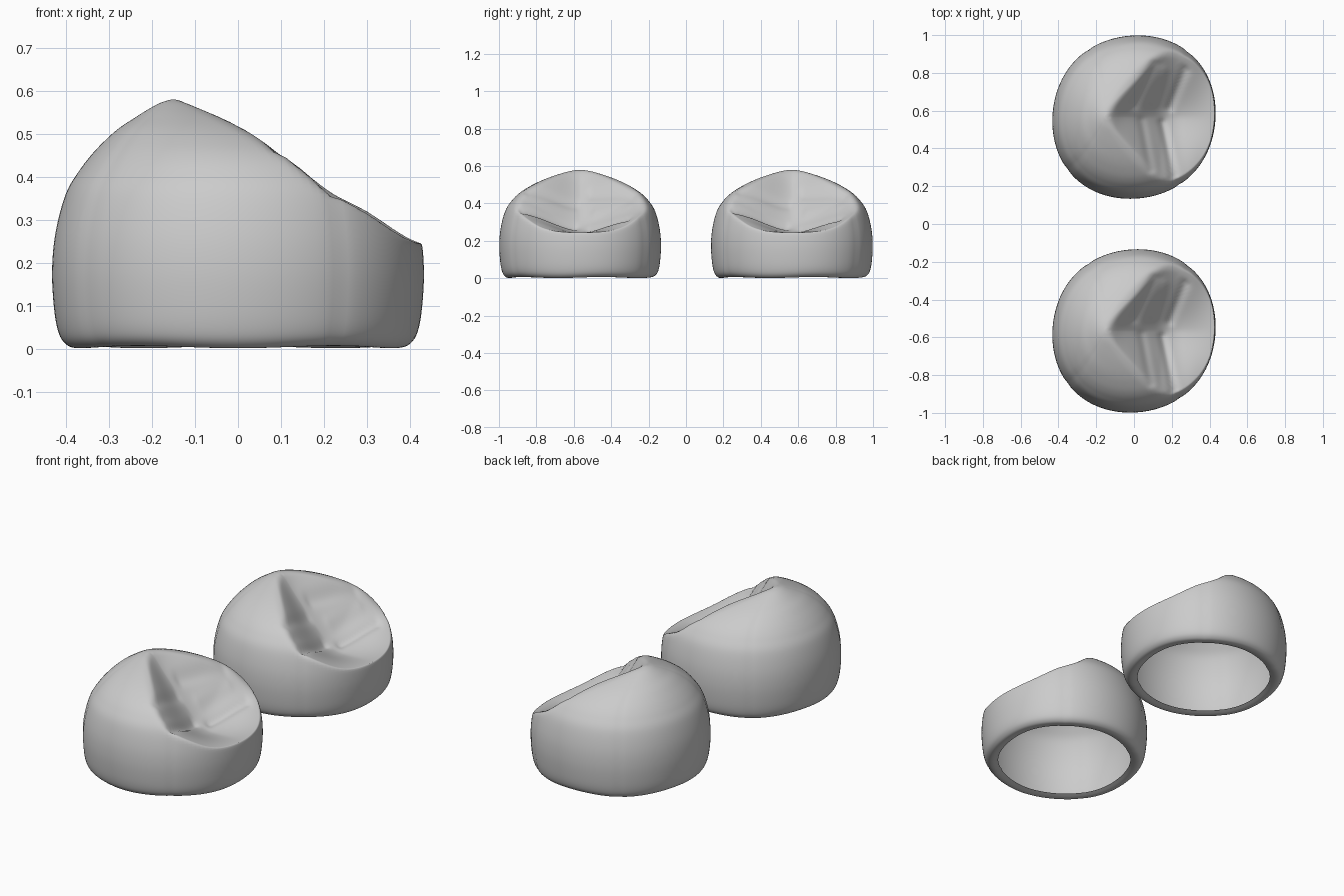
import bpy, bmesh, math

if "Cube" in bpy.data.objects:
    bpy.data.objects.remove(bpy.data.objects["Cube"])

SEGS, STEPS = 128, 6

# Outer bag profile: ring radius, ring centre x, height (hem curls under at the floor)
PROFILE = [(0.345, 0.0, 0.012), (0.375, 0.0, 0.004), (0.398, 0.0, 0.010), (0.416, 0.0, 0.035), (0.427, 0.0, 0.09),
           (0.432, 0.0, 0.18), (0.424, 0.0, 0.27), (0.400, 0.0, 0.36), (0.365, -0.003, 0.415),
           (0.325, -0.012, 0.455), (0.275, -0.03, 0.488), (0.225, -0.05, 0.514),
           (0.170, -0.07, 0.537), (0.115, -0.095, 0.556), (0.06, -0.12, 0.572), (0.015, -0.138, 0.580)]
# Seat heights along x: side ridges and central valley
RIDGE = [(-0.5, 0.80), (-0.14, 0.590), (0.0, 0.520), (0.1, 0.458), (0.2, 0.372), (0.25, 0.342),
         (0.3, 0.325), (0.36, 0.290), (0.44, 0.245)]
VALLEY = [(-0.5, 0.80), (-0.13, 0.585), (-0.08, 0.520), (0.0, 0.430), (0.08, 0.340), (0.15, 0.265),
          (0.22, 0.238), (0.32, 0.240), (0.42, 0.245)]
# Cloth folds: start xy, end xy, height, width
FOLDS = [((0.00, 0.06), (0.11, 0.28), -0.014, 0.025), ((0.10, 0.08), (0.16, 0.25), 0.006, 0.022),
         ((0.19, 0.05), (0.27, 0.25), -0.014, 0.022), ((0.04, -0.02), (0.09, -0.28), -0.010, 0.02),
         ((0.15, -0.03), (0.21, -0.31), -0.018, 0.02)]
SEAMS = [math.radians(a) for a in (-56, 50, 124, 218)]


def lerp_table(table, x):
    for (x0, z0), (x1, z1) in zip(table, table[1:]):
        if x <= x1:
            return z0 + (z1 - z0) * (x - x0) / (x1 - x0)
    return table[-1][1]


def soft_table(table, x):
    return sum(lerp_table(table, x + d) for d in (-0.03, -0.015, 0, 0.015, 0.03)) / 5


def spline(points):
    out = []
    for i in range(len(points) - 1):
        p = [points[max(0, min(len(points) - 1, i + k))] for k in (-1, 0, 1, 2)]
        for s in range(STEPS):
            t = s / STEPS
            out.append([0.5 * (2 * b + (c - a) * t + (2 * a - 5 * b + 4 * c - d) * t * t
                               + (3 * b - a - 3 * c + d) * t ** 3) for a, b, c, d in zip(*p)])
    return out + [list(points[-1])]


def fold_height(x, y):
    total = 0.0
    for (ax, ay), (bx, by), height, width in FOLDS:
        dx, dy = bx - ax, by - ay
        t = max(0, min(1, ((x - ax) * dx + (y - ay) * dy) / (dx * dx + dy * dy)))
        dist = math.hypot(x - ax - t * dx, y - ay - t * dy)
        total += height * math.exp(-(dist / width) ** 2)
    return total


def seat_height(x, y):
    width = max(0.05, min(0.32, 0.07 + (x + 0.12) * 0.95))
    t = min(1, abs(y) / width)
    t = 0.5 * t ** 1.3 + 0.5 * t * t * (3 - 2 * t)
    valley, ridge = soft_table(VALLEY, x), soft_table(RIDGE, x)
    return valley + (ridge - valley) * t + fold_height(x, y)


def smooth_min(a, b, k=0.02):
    h = max(k - abs(a - b), 0) / k
    return min(a, b) - h * h * k / 4


def bag_point(r, cx, z, angle):
    # slightly skewed outline
    s = math.sin(2 * angle)
    r *= 1 + 0.02 * (s + s * s)
    # shallow stitched seams on the side walls
    for seam in SEAMS:
        d = math.atan2(math.sin(angle - seam), math.cos(angle - seam))
        r -= 0.003 * math.exp(-(d / 0.04) ** 2) * min(1, r / 0.3)
    x, y = cx + r * math.cos(angle), r * math.sin(angle)
    if z < 0.06:
        z += 0.003 * math.sin(5 * angle) * (1 - z / 0.06)
    elif z > 0.15:
        z = smooth_min(z, seat_height(x, y))
    return x, y, z


# Bag skin: rings from the open hem to the closed peak
bm = bmesh.new()
rings = [[bm.verts.new(bag_point(r, cx, z, 2 * math.pi * i / SEGS)) for i in range(SEGS)]
         for r, cx, z in spline(PROFILE)]
for low, high in zip(rings, rings[1:]):
    for i in range(SEGS):
        j = (i + 1) % SEGS
        bm.faces.new((low[i], low[j], high[j], high[i]))
peak = bm.verts.new((-0.14, 0, 0.578))
for i in range(SEGS):
    bm.faces.new((peak, rings[-1][i], rings[-1][(i + 1) % SEGS]))
mesh = bpy.data.meshes.new("beanbag_skin")
bm.to_mesh(mesh)
bm.free()
mesh.shade_smooth()
mesh.set_sharp_from_angle(angle=math.radians(55))

# Two matching bags side by side
for name, y in (("beanbag_front", -0.566), ("beanbag_back", 0.566)):
    bag = bpy.data.objects.new(name, mesh)
    bag.location = (0, y, 0)
    bpy.context.collection.objects.link(bag)
